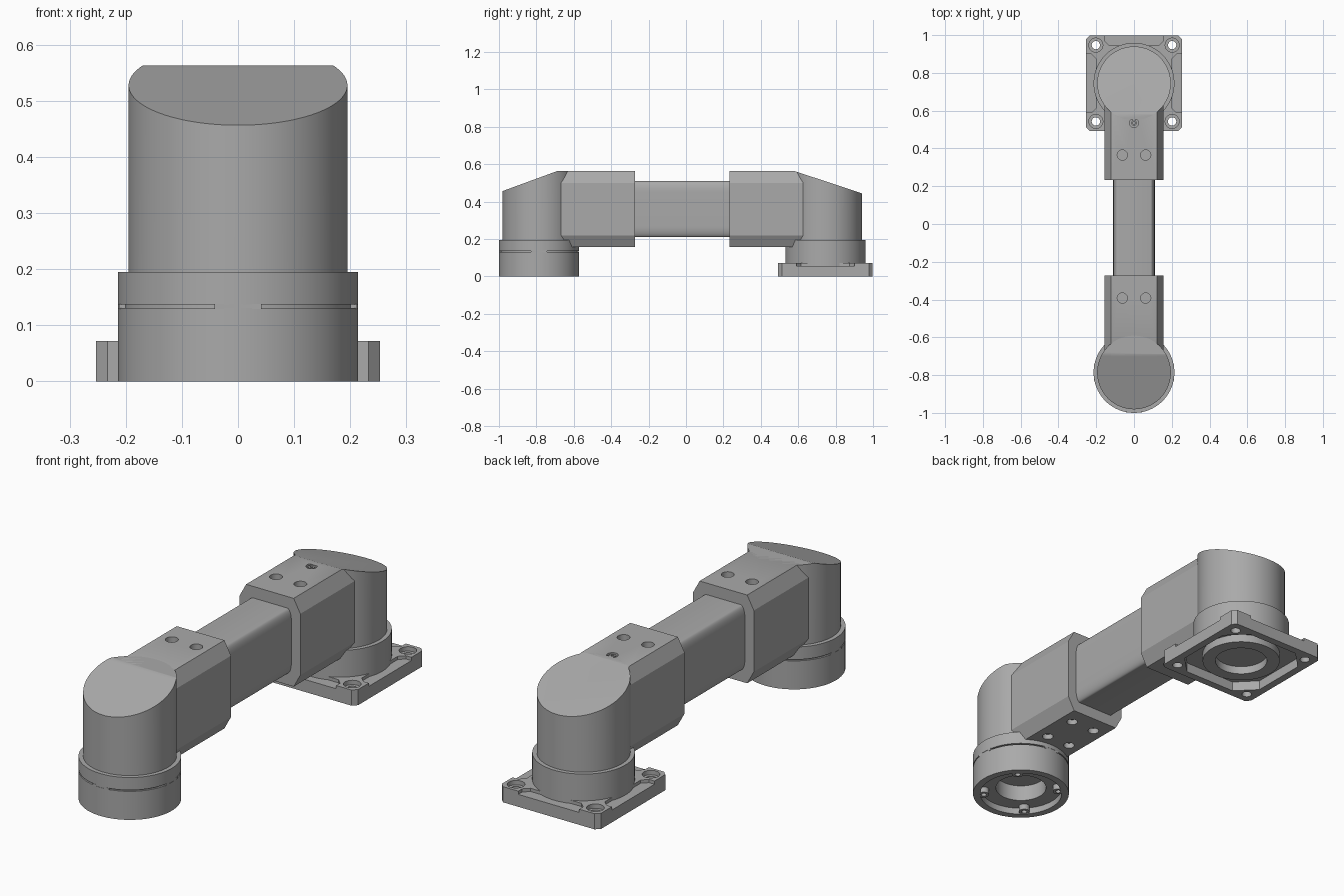
import bpy, bmesh, math
from mathutils import Vector, Matrix

if "Cube" in bpy.data.objects:
    bpy.data.objects.remove(bpy.data.objects["Cube"], do_unlink=True)

GREY = (0.40, 0.40, 0.40, 1)
grey = bpy.data.materials.new("machined_grey")
grey.use_nodes = True
grey.diffuse_color = GREY
grey.node_tree.nodes["Principled BSDF"].inputs["Base Color"].default_value = GREY

FRONT, REAR = -0.786, 0.745      # joint axes along y
TOP, BOTTOM = 0.563, 0.157       # sleeve height range
DIAGONALS = [(sx, sy) for sx in (-1, 1) for sy in (-1, 1)]


def finish(bm, name):
    bmesh.ops.recalc_face_normals(bm, faces=bm.faces)
    mesh = bpy.data.meshes.new(name)
    bm.to_mesh(mesh)
    bm.free()
    mesh.materials.append(grey)
    ob = bpy.data.objects.new(name, mesh)
    bpy.context.collection.objects.link(ob)
    return ob


def cylinder(name, r, x, y, z0, z1, sides=96):
    bm = bmesh.new()
    bmesh.ops.create_cone(bm, cap_ends=True, segments=sides, radius1=r, radius2=r, depth=z1 - z0,
                          matrix=Matrix.Translation((x, y, (z0 + z1) / 2)))
    return finish(bm, name)


def prism(name, outline, low, high, axis="z"):
    """Extrude a closed outline along z, or an x-z outline along y."""
    bm = bmesh.new()
    place = (lambda a, b, c: (a, b, c)) if axis == "z" else (lambda a, b, c: (a, c, b))
    face = bm.faces.new([bm.verts.new(place(a, b, low)) for a, b in outline])
    moved = bmesh.ops.extrude_face_region(bm, geom=[face])["geom"]
    shift = Vector(place(0, 0, high - low))
    bmesh.ops.translate(bm, vec=shift, verts=[v for v in moved if isinstance(v, bmesh.types.BMVert)])
    return finish(bm, name)


def corner_outline(w, h, cw, ch, cy=0.0, steps=1):
    """Rectangle of half size w, h with chamfered (one step) or rounded corners."""
    points = []
    for quarter, (sx, sy) in enumerate([(1, 1), (-1, 1), (-1, -1), (1, -1)]):
        for i in range(steps + 1):
            a = math.pi / 2 * (quarter + i / steps)
            points.append((sx * (w - cw) + cw * math.cos(a), cy + sy * (h - ch) + ch * math.sin(a)))
    return points


def box(name, x0, x1, y0, y1, z0, z1):
    return prism(name, [(x0, y0), (x1, y0), (x1, y1), (x0, y1)], z0, z1)


def cut(ob, cutters):
    """Subtract each cutter and remove it afterwards."""
    for c in cutters:
        c.hide_render = True
        mod = ob.modifiers.new("cut", "BOOLEAN")
        mod.operation, mod.solver, mod.object = "DIFFERENCE", "EXACT", c
    bpy.context.view_layer.update()
    result = bpy.data.meshes.new_from_object(ob.evaluated_get(bpy.context.evaluated_depsgraph_get()))
    ob.modifiers.clear()
    ob.data = result
    for c in cutters:
        bpy.data.objects.remove(c, do_unlink=True)


def slice_off(ob, point, normal):
    bm = bmesh.new()
    bm.from_mesh(ob.data)
    geom = bm.verts[:] + bm.edges[:] + bm.faces[:]
    res = bmesh.ops.bisect_plane(bm, geom=geom, plane_co=point, plane_no=normal, clear_outer=True)
    edges = [e for e in res["geom_cut"] if isinstance(e, bmesh.types.BMEdge)]
    if edges:
        bmesh.ops.edgeloop_fill(bm, edges=edges)
    bmesh.ops.recalc_face_normals(bm, faces=bm.faces)
    bm.to_mesh(ob.data)
    bm.free()


# Joint heads and sleeves, one pair for each end
def joint(end, axis_y, sleeve_end, slope_y, slope):
    out = -1 if end == "front" else 1
    ridge, tilt = (0, slope_y, TOP), (0, out * slope, 1)
    head = cylinder(end + "_head", 0.195, 0, axis_y, 0.16, 0.7)
    slice_off(head, (0, 0, TOP), (0, 0, 1))
    slice_off(head, ridge, tilt)
    inner = axis_y - out * 0.085
    outline = [(x, z + (TOP + BOTTOM) / 2)
               for x, z in corner_outline(0.155, (TOP - BOTTOM) / 2, 0.034, 0.062)]
    sleeve = prism(end + "_sleeve", outline, min(inner, sleeve_end), max(inner, sleeve_end), "y")
    slice_off(sleeve, ridge, tilt)
    holes = []
    for x in (-0.062, 0.062):
        holes.append(cylinder("top_hole", 0.027, x, sleeve_end - 0.12 if out < 0 else sleeve_end + 0.133,
                              TOP - 0.025, TOP + 0.1, 32))
        for d in (0.43, 0.26):
            holes.append(cylinder("low_hole", 0.024, x, axis_y - out * d, 0.1, BOTTOM + 0.025, 32))
    if out > 0:
        holes.append(cylinder("port_hole", 0.024, 0, 0.535, TOP - 0.015, TOP + 0.1, 32))
    cut(sleeve, holes)


joint("front", FRONT, -0.272, -0.69, 0.366)
joint("rear", REAR, 0.232, 0.582, 0.331)

# Indicator port on the rear sleeve
port = cylinder("port_pin", 0.015, 0, 0.535, TOP - 0.02, TOP - 0.002, 24)
cut(port, [cylinder("pin_hole", 0.007, 0, 0.535, TOP - 0.012, TOP + 0.1, 16)])

# Beam between the sleeves
prism("link_beam", [(x, z + 0.36) for x, z in corner_outline(0.11, 0.15, 0.022, 0.06, steps=8)],
      -0.30, 0.26, "y")

# Front rotating joint: upper ring, narrow gap with tabs, lower ring
cylinder("front_upper_ring", 0.214, 0, FRONT, 0.137, 0.195)
gap = cylinder("front_gap_core", 0.205, 0, FRONT, 0.12, 0.145)
tabs = [box("front_gap_tab_x", -0.2125, 0.2125, FRONT - 0.042, FRONT + 0.042, 0.129, 0.138),
        box("front_gap_tab_y", -0.042, 0.042, FRONT - 0.2125, FRONT + 0.2125, 0.129, 0.138)]
lower = cylinder("front_lower_ring", 0.214, 0, FRONT, 0, 0.131)
cut(lower, [cylinder("recess", 0.182, 0, FRONT, -0.1, 0.03),
            cylinder("bore", 0.112, 0, FRONT, -0.1, 0.105)])
for sx, sy in DIAGONALS:
    x, y = sx * 0.118, FRONT + sy * 0.118
    boss = cylinder("front_bolt_boss", 0.024, x, y, 0.003, 0.035, 24)
    cut(boss, [cylinder("bolt_hole", 0.012, x, y, -0.1, 0.025, 16)])

# Rear collar and mounting flange
collar = cylinder("rear_collar", 0.214, 0, REAR, 0.05, 0.195)
flange = prism("mounting_flange", corner_outline(0.253, 0.253, 0.02, 0.02, REAR), 0, 0.072)
cutters = [prism("under_recess", corner_outline(0.218, 0.218, 0.085, 0.085, REAR), -0.1, 0.045)]
for sx, sy in DIAGONALS:
    x, y = sx * 0.202, REAR + sy * 0.202
    cutters += [cylinder("through_hole", 0.022, x, y, -0.1, 0.2, 32),
                cylinder("counterbore", 0.037, x, y, 0.052, 0.2, 32)]
for k in range(4):
    # Shallow trapezoid step in the middle of each side
    turn = Matrix.Rotation(k * math.pi / 2, 2)
    shape = [turn @ Vector(p) for p in [(-0.155, -0.3), (0.155, -0.3), (0.155, -0.225),
                                        (0.13, -0.2), (-0.13, -0.2), (-0.155, -0.225)]]
    cutters.append(prism("side_step", [(p.x, p.y + REAR) for p in shape], 0.057, 0.2))
cut(flange, cutters)

# Ring below the flange
hub = cylinder("flange_hub", 0.172, 0, REAR, 0.008, 0.06)
cut(hub, [cylinder("hub_bore", 0.115, 0, REAR, -0.1, 0.045)])

# Smooth the round walls and keep edges sharp
for ob in bpy.context.scene.objects:
    ob.select_set(ob.type == "MESH")
    if ob.type == "MESH":
        bpy.context.view_layer.objects.active = ob
bpy.ops.object.shade_smooth_by_angle(angle=math.radians(25))
